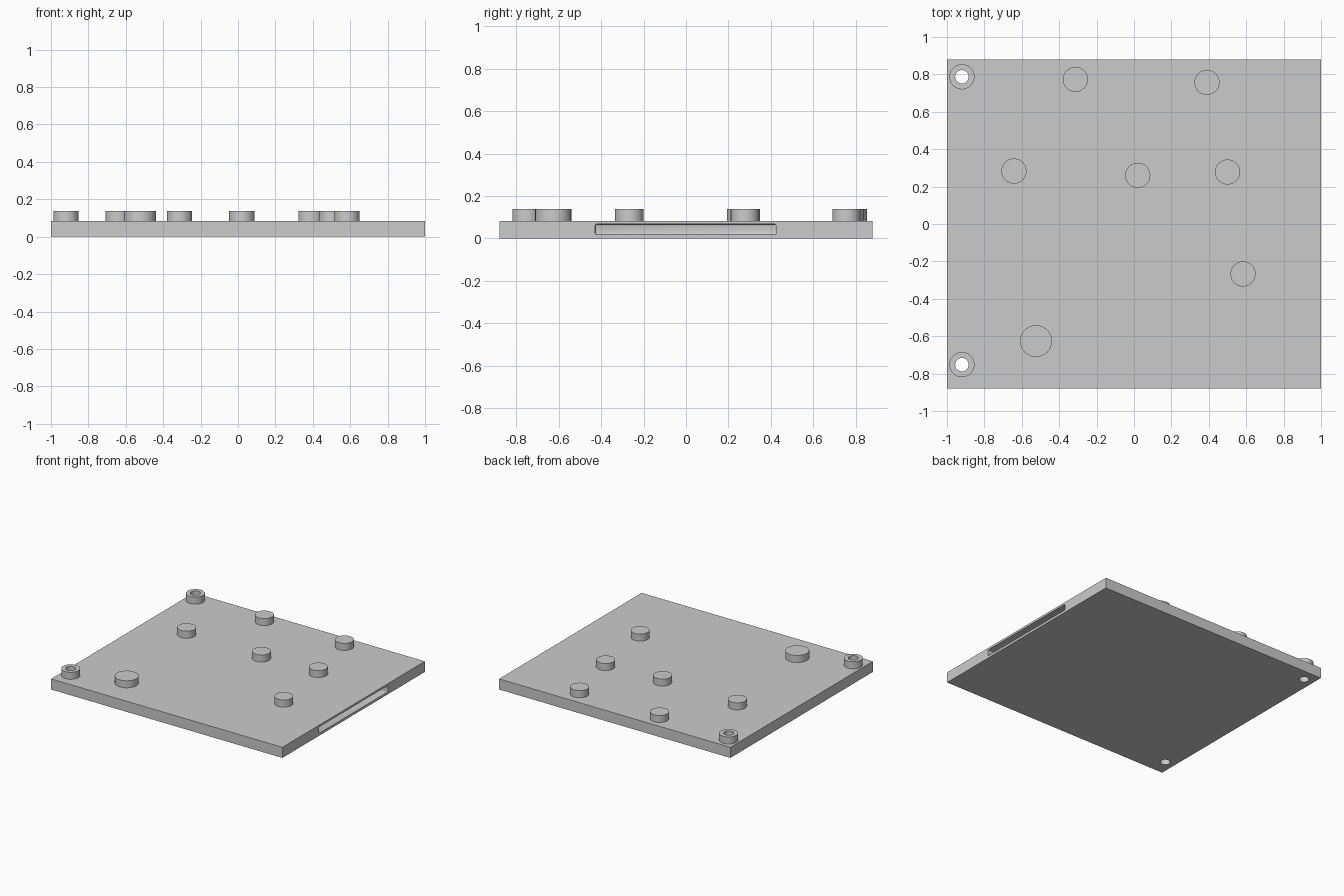
import bpy
import math

default = bpy.data.objects.get("Cube")
if default:
    bpy.data.objects.remove(default, do_unlink=True)

grey = bpy.data.materials.new("plain_grey")
grey.use_nodes = True
COLOUR = (0.6, 0.6, 0.6, 1)
grey.diffuse_color = COLOUR
grey.node_tree.nodes["Principled BSDF"].inputs["Base Color"].default_value = COLOUR

PLATE_TOP, BOSS_TOP = 0.083, 0.138
HOLE_RADIUS = 0.036


def box(name, x, y, z):
    """Box from (min, max) pairs on each axis."""
    bpy.ops.mesh.primitive_cube_add(size=1, location=[sum(r) / 2 for r in (x, y, z)])
    ob = bpy.context.object
    ob.name = name
    ob.scale = [r[1] - r[0] for r in (x, y, z)]
    bpy.ops.object.transform_apply(location=False, rotation=False, scale=True)
    ob.data.materials.append(grey)
    return ob


def cylinder(name, x, y, radius, bottom, top):
    bpy.ops.mesh.primitive_cylinder_add(
        vertices=64, radius=radius, depth=top - bottom, location=(x, y, (bottom + top) / 2))
    ob = bpy.context.object
    ob.name = name
    ob.data.materials.append(grey)
    return ob


def apply_modifier(ob, mod):
    bpy.context.view_layer.objects.active = ob
    bpy.ops.object.modifier_apply(modifier=mod.name)


def cut(ob, cutter):
    mod = ob.modifiers.new("cut", 'BOOLEAN')
    mod.operation = 'DIFFERENCE'
    mod.solver = 'EXACT'
    mod.object = cutter
    apply_modifier(ob, mod)


def smooth(ob):
    bpy.ops.object.select_all(action='DESELECT')
    ob.select_set(True)
    bpy.context.view_layer.objects.active = ob
    bpy.ops.object.shade_smooth_by_angle(angle=math.radians(30))


# Base plate
plate = box("base_plate", (-1, 1), (-0.88, 0.88), (0, PLATE_TOP))

# Slot with rounded corners in the left edge
slot = box("slot_cutter", (0.5, 1.1), (-0.428, 0.425), (0.019, 0.067))
bevel = slot.modifiers.new("round", 'BEVEL')
bevel.width = 0.007
bevel.segments = 3
apply_modifier(slot, bevel)
cut(plate, slot)
bpy.data.objects.remove(slot, do_unlink=True)

# Hollow corner bosses, drilled through the plate
for name, y in (("back", 0.787), ("front", -0.752)):
    boss = cylinder(f"{name}_hollow_boss", -0.92, y, 0.067, PLATE_TOP, BOSS_TOP)
    drill = cylinder("hole_cutter", -0.92, y, HOLE_RADIUS, -0.1, 0.3)
    cut(boss, drill)
    cut(plate, drill)
    bpy.data.objects.remove(drill, do_unlink=True)
    smooth(boss)
smooth(plate)

# Solid round pads
pads = [
    (-0.313, 0.773), (0.39, 0.757), (-0.642, 0.283),
    (0.02, 0.26), (0.5, 0.278), (0.583, -0.267),
]
for i, (x, y) in enumerate(pads, 1):
    smooth(cylinder(f"round_pad_{i}", x, y, 0.067, PLATE_TOP, BOSS_TOP))
smooth(cylinder("large_round_pad", -0.524, -0.626, 0.085, PLATE_TOP, BOSS_TOP))
